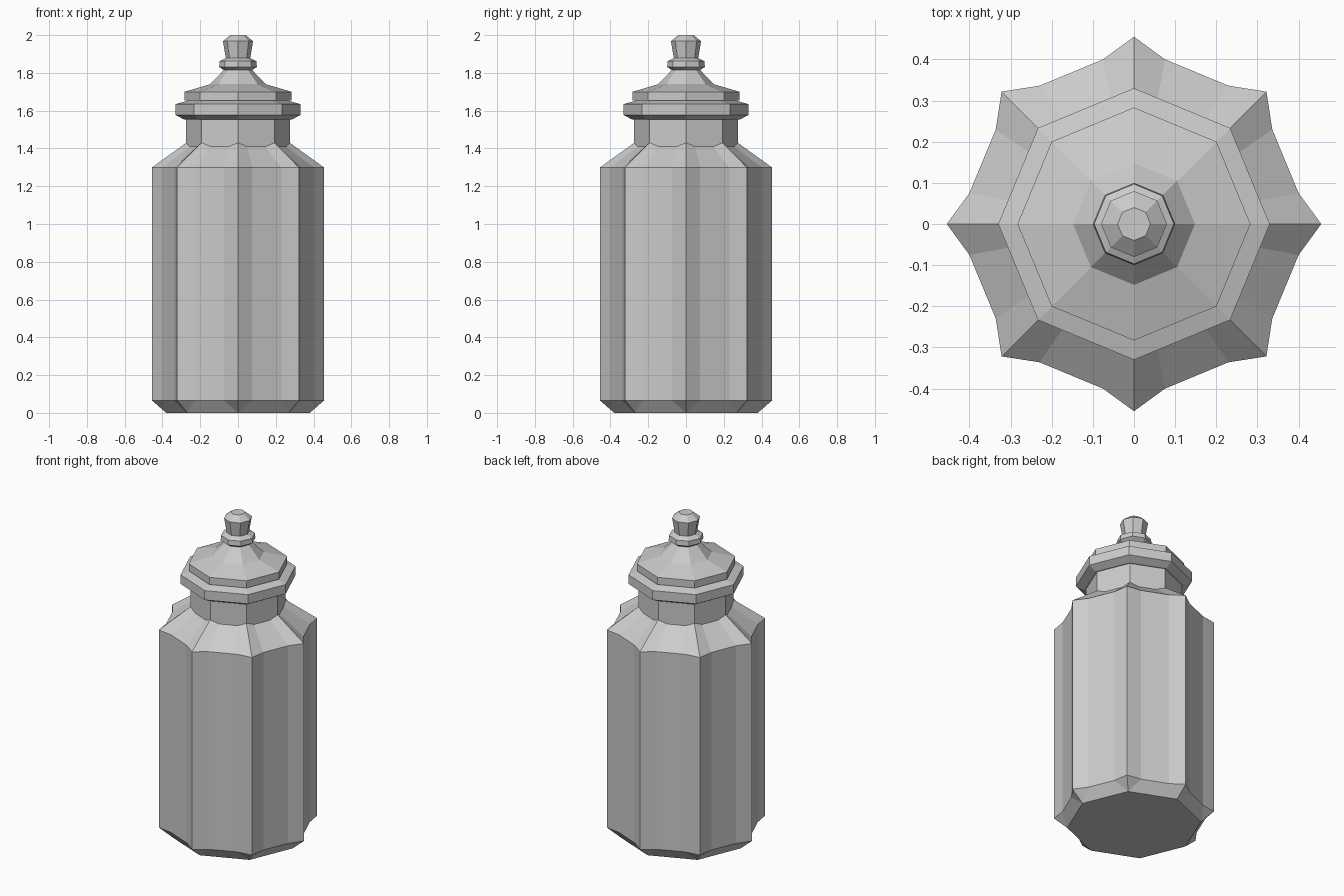
import bpy, bmesh
from math import cos, sin, pi

SIDES = 8

if "Cube" in bpy.data.objects:
    bpy.data.objects.remove(bpy.data.objects["Cube"])

grey = bpy.data.materials.new("plain grey")
grey.use_nodes = True
colour = (0.6, 0.6, 0.6, 1)
grey.diffuse_color = colour
grey.node_tree.nodes["Principled BSDF"].inputs["Base Color"].default_value = colour


def ring(bm, radius, z):
    """Eight corners, one of them on the +x axis."""
    return [bm.verts.new((radius * cos(2 * pi * i / SIDES), radius * sin(2 * pi * i / SIDES), z))
            for i in range(SIDES)]


def bridge(bm, low, high):
    n = len(low)
    for i in range(n):
        j = (i + 1) % n
        bm.faces.new((low[i], low[j], high[j], high[i]))


def finish(bm, name):
    bmesh.ops.recalc_face_normals(bm, faces=bm.faces)
    mesh = bpy.data.meshes.new(name)
    bm.to_mesh(mesh)
    bm.free()
    mesh.materials.append(grey)
    obj = bpy.data.objects.new(name, mesh)
    bpy.context.collection.objects.link(obj)


def turned(name, profile):
    """Closed octagonal solid from (radius, height) pairs."""
    bm = bmesh.new()
    rings = [ring(bm, r, z) for r, z in profile]
    for low, high in zip(rings, rings[1:]):
        bridge(bm, low, high)
    bm.faces.new(rings[0])
    bm.faces.new(rings[-1])
    finish(bm, name)


def fluted_ring(bm, radius, z, inset, flute_z, share):
    """Corners with two points between each pair, set in from the straight edge."""
    corners = ring(bm, radius, z)
    verts = []
    for i, a in enumerate(corners):
        b = corners[(i + 1) % SIDES]
        verts.append(a)
        inward = a.co + b.co
        inward.z = 0
        inward.normalize()
        for t in (share, 1 - share):
            p = a.co.lerp(b.co, t) - inward * inset
            p.z = flute_z
            verts.append(bm.verts.new(p))
    return verts


# Fluted jar body with chamfered foot and sloping shoulder
bm = bmesh.new()
foot = ring(bm, 0.38, 0)
lower = fluted_ring(bm, 0.455, 0.065, 0.022, 0.065, 0.26)
upper = fluted_ring(bm, 0.455, 1.30, 0.022, 1.30, 0.26)
neck_base = fluted_ring(bm, 0.274, 1.43, 0, 1.41, 0.25)
bm.faces.new(foot)
for i in range(SIDES):
    a, b = foot[i], foot[(i + 1) % SIDES]
    k = 3 * i
    bm.faces.new((a, lower[k + 1], lower[k]))
    bm.faces.new((a, b, lower[k + 2], lower[k + 1]))
    bm.faces.new((b, lower[(k + 3) % len(lower)], lower[k + 2]))
bridge(bm, lower, upper)
bridge(bm, upper, neck_base)
finish(bm, "jar_body")

# Neck, rim, lid and knob stacked above the body
turned("neck", [(0.274, 1.40), (0.274, 1.56)])
turned("rim", [(0.285, 1.553), (0.33, 1.577), (0.33, 1.635), (0.25, 1.657)])
turned("lid", [(0.283, 1.655), (0.283, 1.70), (0.148, 1.74), (0.065, 1.825)])
turned("knob_collar", [(0.075, 1.815), (0.10, 1.832), (0.097, 1.862), (0.06, 1.88)])
turned("knob", [(0.063, 1.87), (0.08, 1.968), (0.04, 2.0)])
